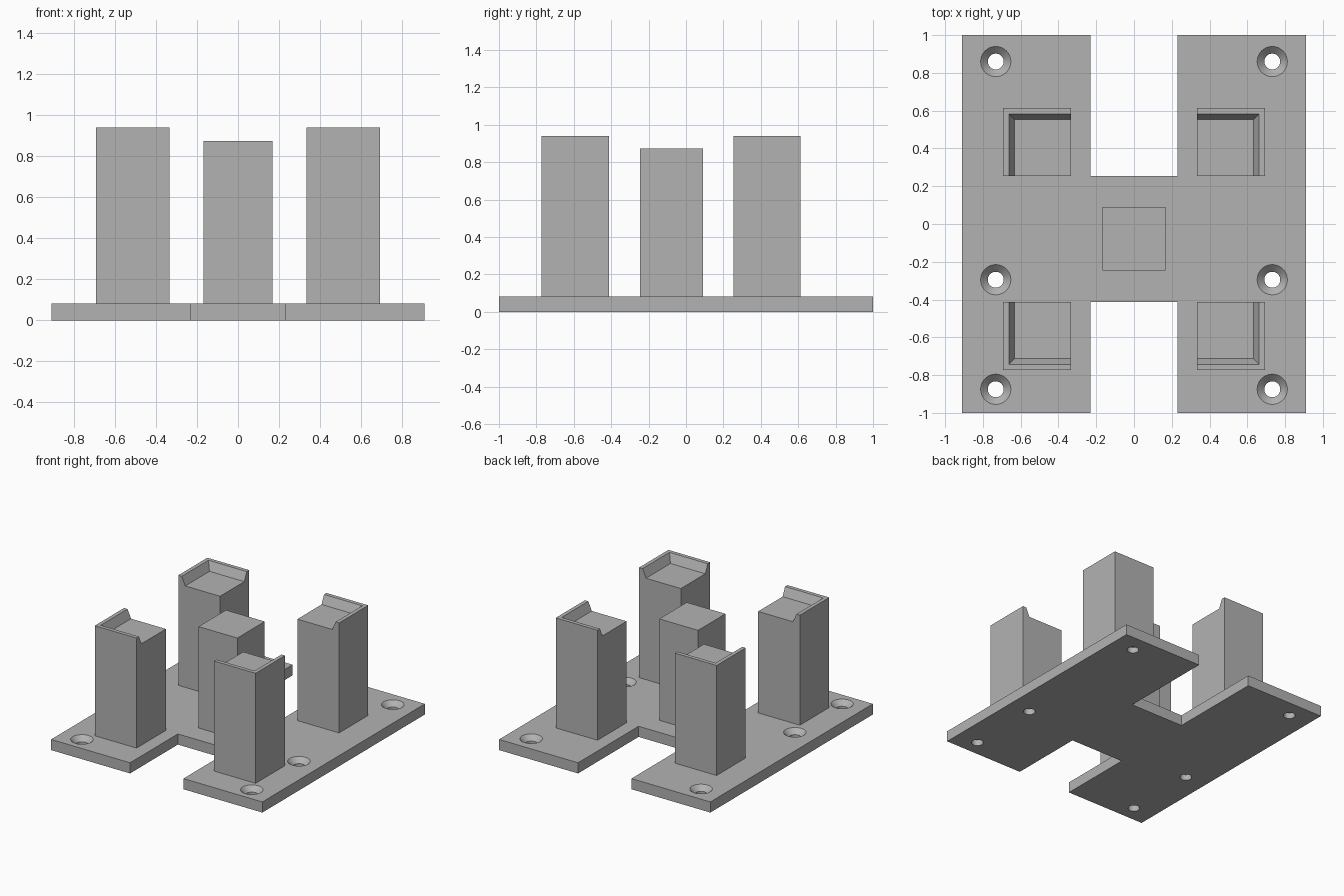
import bpy, bmesh
from math import radians

default = bpy.data.objects.get("Cube")
if default:
    bpy.data.objects.remove(default, do_unlink=True)

grey = bpy.data.materials.new("plain grey")
grey.use_nodes = True
COLOUR = (0.45, 0.45, 0.45, 1)
grey.diffuse_color = COLOUR
grey.node_tree.nodes["Principled BSDF"].inputs["Base Color"].default_value = COLOUR

PLATE_TOP, SEAT, LIP_TOP = 0.083, 0.873, 0.94


def finish(name, bm):
    """Turn a bmesh into a grey object with outward normals."""
    bmesh.ops.recalc_face_normals(bm, faces=bm.faces)
    mesh = bpy.data.meshes.new(name)
    bm.to_mesh(mesh)
    bm.free()
    mesh.materials.append(grey)
    obj = bpy.data.objects.new(name, mesh)
    bpy.context.collection.objects.link(obj)
    return obj


def prism(name, outline, low, high):
    bm = bmesh.new()
    face = bm.faces.new([bm.verts.new((x, y, low)) for x, y in outline])
    grown = bmesh.ops.extrude_face_region(bm, geom=[face])["geom"]
    for v in grown:
        if isinstance(v, bmesh.types.BMVert):
            v.co.z = high
    return finish(name, bm)


def corner_post(name, inner, outer):
    """Square post with a bevelled lip along its two outer sides."""
    bm = bmesh.new()
    (ix, iy), (ox, oy) = inner, outer
    sx, sy = (1 if ox > 0 else -1), (1 if oy > iy else -1)
    profile = [(0, PLATE_TOP), (0, LIP_TOP), (0.03, LIP_TOP), (0.06, SEAT)]
    a, b, c = [], [], []
    for d, z in profile:
        x, y = ox - sx * d, oy - sy * d
        a.append(bm.verts.new((ix, y, z)))
        b.append(bm.verts.new((x, y, z)))
        c.append(bm.verts.new((x, iy, z)))
    foot = bm.verts.new((ix, iy, PLATE_TOP))
    seat = bm.verts.new((ix, iy, SEAT))
    for p, q in ((a, b), (b, c)):
        for i in range(3):
            bm.faces.new((p[i], q[i], q[i + 1], p[i + 1]))
    for end in (a, c):
        bm.faces.new(end + [seat, foot])
    bm.faces.new((a[3], b[3], c[3], seat))
    bm.faces.new((a[0], b[0], c[0], foot))
    return finish(name, bm)


def hole_cutter(x, y):
    """Lathed countersunk screw shape."""
    profile = [(0.042, -0.05), (0.042, 0.045), (0.08, PLATE_TOP), (0.08, 0.15)]
    bm = bmesh.new()
    rings = []
    for r, z in profile:
        ring = bmesh.ops.create_circle(bm, segments=40, radius=r)["verts"]
        bmesh.ops.translate(bm, verts=ring, vec=(x, y, z))
        rings.append(ring)
    for low, high in zip(rings, rings[1:]):
        for i in range(40):
            j = (i + 1) % 40
            bm.faces.new((low[i], low[j], high[j], high[i]))
    bm.faces.new(rings[0])
    bm.faces.new(rings[-1])
    cutter = finish("screw_hole_cutter", bm)
    cutter.hide_render = True
    return cutter


# H-shaped base plate
X, INNER, BACK, FRONT = 0.91, 0.23, 0.255, -0.412
right_half = [(INNER, FRONT), (INNER, -1), (X, -1), (X, 1), (INNER, 1), (INNER, BACK)]
left_half = [(-x, y) for x, y in reversed(right_half)]
plate = prism("base_plate", right_half + left_half, 0, PLATE_TOP)

# Countersunk screw holes
cutters = [hole_cutter(sx * 0.732, y) for sx in (-1, 1) for y in (0.86, -0.295, -0.875)]
for cutter in cutters:
    mod = plate.modifiers.new("screw_hole", "BOOLEAN")
    mod.operation, mod.solver, mod.object = "DIFFERENCE", "EXACT", cutter
bpy.context.view_layer.update()
baked = bpy.data.meshes.new_from_object(plate.evaluated_get(bpy.context.evaluated_depsgraph_get()))
plate.modifiers.clear()
plate.data = baked
for cutter in cutters:
    bpy.data.objects.remove(cutter, do_unlink=True)

# Four lipped corner posts
for side, sx in (("left", 1), ("right", -1)):
    corner_post(f"back_{side}_post", (sx * 0.333, BACK), (sx * 0.693, 0.613))
    corner_post(f"front_{side}_post", (sx * 0.333, FRONT), (sx * 0.693, -0.773))

# Plain centre post
W = 0.167
prism("centre_post", [(-W, -0.247), (W, -0.247), (W, 0.09), (-W, 0.09)], PLATE_TOP, SEAT)

# Smooth the hole walls only
bpy.ops.object.select_all(action="DESELECT")
plate.select_set(True)
bpy.context.view_layer.objects.active = plate
bpy.ops.object.shade_smooth_by_angle(angle=radians(30))
